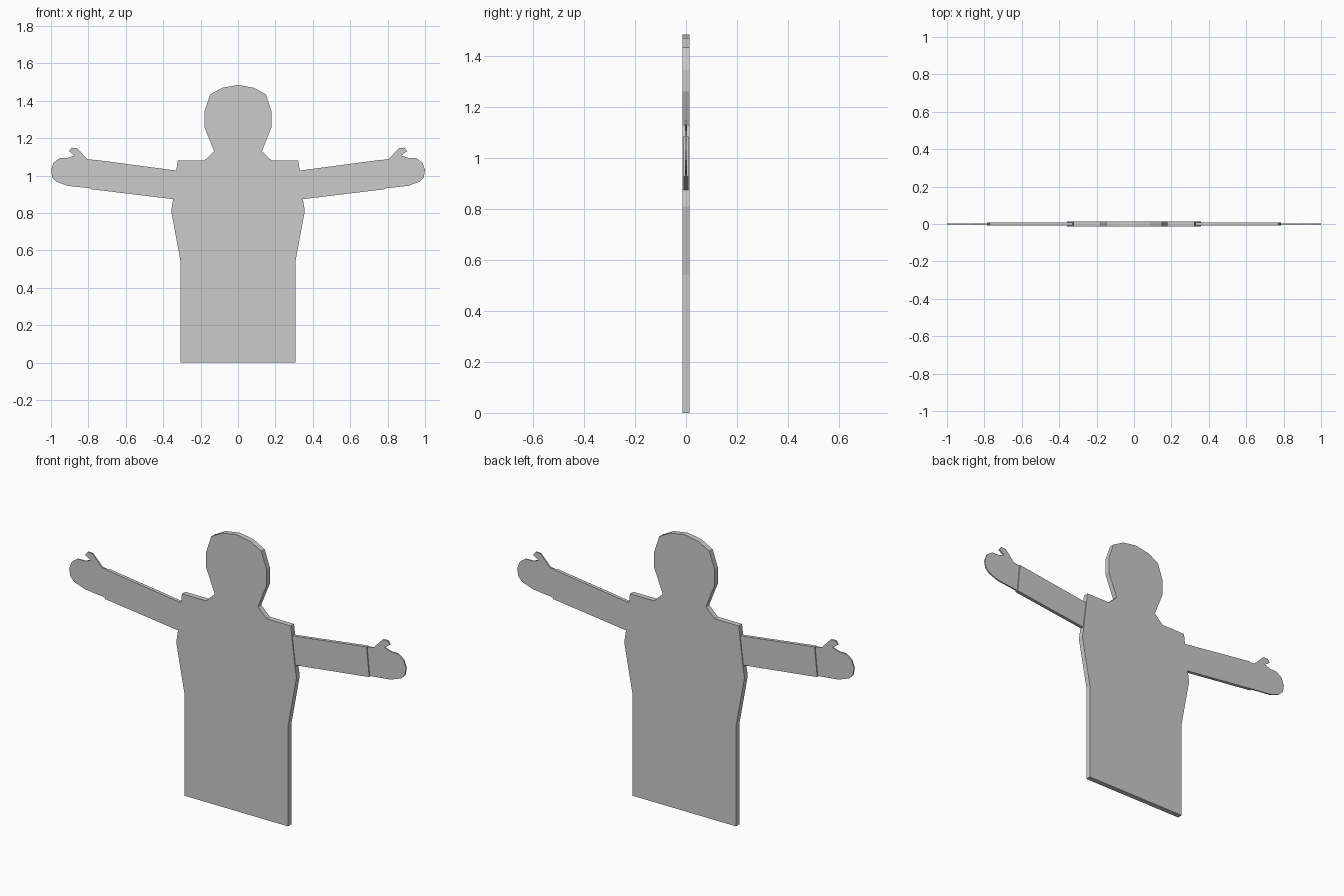
import bpy, bmesh

if "Cube" in bpy.data.objects:
    bpy.data.objects.remove(bpy.data.objects["Cube"])


def plate(name, outline, half):
    """Flat cut-out: outline in x/z, extruded along y."""
    bm = bmesh.new()
    face = bm.faces.new([bm.verts.new((x, -half, z)) for x, z in outline])
    ext = bmesh.ops.extrude_face_region(bm, geom=[face])
    verts = [g for g in ext["geom"] if isinstance(g, bmesh.types.BMVert)]
    bmesh.ops.translate(bm, vec=(0, 2 * half, 0), verts=verts)
    bmesh.ops.recalc_face_normals(bm, faces=bm.faces)
    mesh = bpy.data.meshes.new(name)
    bm.to_mesh(mesh)
    bm.free()
    obj = bpy.data.objects.new(name, mesh)
    bpy.context.collection.objects.link(obj)
    return obj


def mirrored(obj):
    mod = obj.modifiers.new("mirror", 'MIRROR')
    mod.use_mirror_merge = False


# Torso and head: right half of the silhouette, bottom to crown
half_body = [(0.307, 0), (0.307, 0.54), (0.357, 0.81), (0.348, 0.868), (0.323, 1.08),
             (0.18, 1.08), (0.128, 1.13), (0.18, 1.26), (0.179, 1.345),
             (0.149, 1.434), (0.083, 1.47)]
body = half_body + [(0, 1.484)] + [(-x, z) for x, z in reversed(half_body)]
plate("torso_and_head", body, 0.014)

# Arms: thinner strips rising slightly outward
arm = [(0.325, 0.871), (0.785, 0.927), (0.77, 1.085), (0.325, 1.026)]
mirrored(plate("arms", arm, 0.009))

# Hands: thinnest, mitten shape with a raised thumb
hand = [(0.775, 0.93), (0.91, 0.945), (0.97, 0.967), (0.993, 0.99), (1.0, 1.03),
        (0.985, 1.07), (0.952, 1.094), (0.91, 1.095), (0.873, 1.107), (0.904, 1.13),
        (0.89, 1.149), (0.862, 1.147), (0.805, 1.088), (0.765, 1.083)]
mirrored(plate("hands", hand, 0.004))
